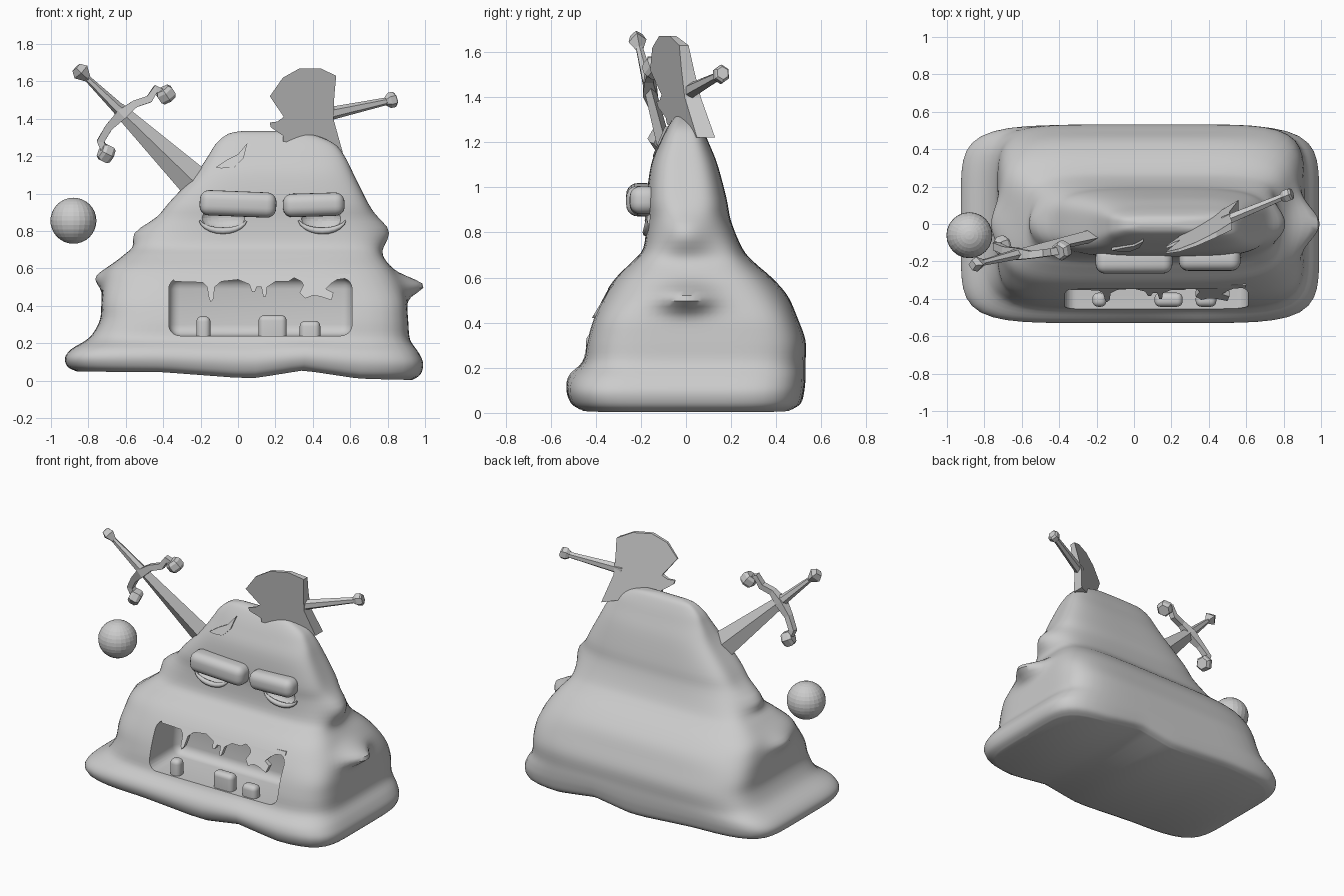
import bpy, bmesh, math
from mathutils import Vector

if "Cube" in bpy.data.objects:
    bpy.data.objects.remove(bpy.data.objects["Cube"])

grey = bpy.data.materials.new("stone_grey")
grey.diffuse_color = (0.6, 0.6, 0.6, 1)
grey.use_nodes = True
grey.node_tree.nodes["Principled BSDF"].inputs["Base Color"].default_value = grey.diffuse_color


def finish(obj, smooth=None):
    if not obj.data.materials:
        obj.data.materials.append(grey)
    bpy.ops.object.select_all(action='DESELECT')
    obj.select_set(True)
    bpy.context.view_layer.objects.active = obj
    for m in list(obj.modifiers):
        bpy.ops.object.modifier_apply(modifier=m.name)
    if smooth:
        bpy.ops.object.shade_smooth_by_angle(angle=math.radians(smooth))
    return obj


def mesh_object(name, verts, faces, smooth=None):
    me = bpy.data.meshes.new(name)
    me.from_pydata(verts, [], faces)
    bm = bmesh.new()
    bm.from_mesh(me)
    bmesh.ops.recalc_face_normals(bm, faces=bm.faces)
    bm.to_mesh(me)
    bm.free()
    obj = bpy.data.objects.new(name, me)
    bpy.context.collection.objects.link(obj)
    return finish(obj, smooth)


def rounded_box(name, center, size, bevel, tilt=0):
    bpy.ops.mesh.primitive_cube_add(size=1, location=center, rotation=(0, tilt, 0))
    obj = bpy.context.object
    obj.name = name
    obj.scale = size
    bpy.ops.object.transform_apply(location=False, rotation=False, scale=True)
    b = obj.modifiers.new("round", 'BEVEL')
    b.width, b.segments = bevel, 5
    return finish(obj, 40)


def ball(name, center, radii, seg=32, rings=16):
    bpy.ops.mesh.primitive_uv_sphere_add(segments=seg, ring_count=rings, radius=1, location=center)
    obj = bpy.context.object
    obj.name = name
    obj.scale = radii
    bpy.ops.object.transform_apply(location=False, rotation=False, scale=True)
    return finish(obj)


def tube(name, pts, sizes, sides, side_dir, smooth=None, turn=0.0):
    """Sweep an n-sided section with (half width, half thickness) along a path."""
    pts = [Vector(p) for p in pts]
    verts, faces = [], []
    for i, p in enumerate(pts):
        d = (pts[min(i + 1, len(pts) - 1)] - pts[max(i - 1, 0)]).normalized()
        a = Vector(side_dir)
        a = (a - d * a.dot(d)).normalized()
        b = d.cross(a)
        for k in range(sides):
            t = math.tau * k / sides + turn
            verts.append(p + a * sizes[i][0] * math.cos(t) + b * sizes[i][1] * math.sin(t))
    for i in range(len(pts) - 1):
        for k in range(sides):
            j = (k + 1) % sides
            faces.append((i * sides + k, i * sides + j, (i + 1) * sides + j, (i + 1) * sides + k))
    faces += [tuple(range(sides)), tuple(range(len(verts) - sides, len(verts)))]
    return mesh_object(name, verts, faces, smooth)


def slab(name, outline, front, back):
    """Plate from an x-z outline; front and back give y at (x, z)."""
    n = len(outline)
    verts = [(x, front(x, z), z) for x, z in outline] + [(x, back(x, z), z) for x, z in outline]
    faces = [tuple(range(n)), tuple(range(n, 2 * n))]
    faces += [(i, (i + 1) % n, (i + 1) % n + n, i + n) for i in range(n)]
    return mesh_object(name, verts, faces)


# Body: rounded-rectangle loft; rows are z, left, right, front, back, squareness
rows = [
    (0.00, -.86, .93, -.47, .47, 6), (0.03, -.91, .975, -.51, .51, 6), (0.09, -.925, .99, -.53, .525, 6),
    (0.15, -.89, .965, -.515, .53, 6), (0.22, -.80, .92, -.46, .53, 6), (0.32, -.74, .91, -.44, .53, 6),
    (0.42, -.73, .90, -.41, .495, 6), (0.52, -.72, .87, -.365, .45, 5), (0.60, -.69, .82, -.31, .38, 5),
    (0.67, -.61, .765, -.24, .30, 5), (0.73, -.53, .74, -.19, .25, 5), (0.85, -.44, .71, -.175, .20, 4),
    (0.95, -.37, .69, -.175, .18, 4), (1.10, -.23, .62, -.155, .14, 4), (1.20, -.16, .57, -.115, .10, 4),
    (1.27, -.115, .51, -.08, .07, 4), (1.32, -.05, .38, -.045, .04, 4), (1.335, .03, .22, -.015, .01, 4)]
# Side lumps: side, z, half size in y, half size in z, height
lumps = [(1, .51, .12, .055, .12), (1, .80, .12, .09, .085), (-1, .55, .12, .05, .05), (-1, .79, .12, .065, .07)]
# Wavy underside: x, height
hem = [(-1, .05), (-.4, .045), (0, .015), (.1, .015), (.35, .055), (.65, .01), (1.1, 0)]


def hem_height(x):
    for (x0, h0), (x1, h1) in zip(hem, hem[1:]):
        if x <= x1:
            return h0 + (h1 - h0) * (x - x0) / (x1 - x0)
    return 0


def spline(p0, p1, p2, p3, t):
    return [0.5 * (2 * b + (c - a) * t + (2 * a - 5 * b + 4 * c - d) * t * t + (3 * b - a - 3 * c + d) * t ** 3)
            for a, b, c, d in zip(p0, p1, p2, p3)]


rings = []
for i in range(len(rows) - 1):
    for s in range(4):
        rings.append(spline(rows[max(i - 1, 0)], rows[i], rows[i + 1], rows[min(i + 2, len(rows) - 1)], s / 4))
rings.append(rows[-1])
N = 96
verts, faces = [], []
for z, xl, xr, yf, yb, n in rings:
    for k in range(N):
        c, s = math.cos(math.tau * k / N), math.sin(math.tau * k / N)
        r = (abs(c) ** n + abs(s) ** n) ** (-1 / n)
        x = (xl + xr) / 2 + (xr - xl) / 2 * r * c
        y = (yf + yb) / 2 + (yb - yf) / 2 * r * s
        for side, lz, sy, sz, amp in lumps:
            if c * side > 0:
                x += side * amp * abs(r * c) ** 8 * math.exp(-(y / sy) ** 2 - ((z - lz) / sz) ** 2)
        verts.append((x, y, z + hem_height(x) * max(0, 1 - z / .25)))
for i in range(len(rings) - 1):
    for k in range(N):
        j = (k + 1) % N
        faces.append((i * N + k, i * N + j, i * N + N + j, i * N + N + k))
for o in (0, (len(rings) - 1) * N):
    faces += [(o, o + 1, o + N - 1), (o + N // 2 - 1, o + N // 2, o + N // 2 + 1)]
    faces += [(o + k, o + k + 1, o + N - k - 1, o + N - k) for k in range(1, N // 2 - 1)]
body = mesh_object("body", verts, faces)

# Mouth cavity and eye sockets
cutters = [rounded_box("mouth_cutter", (.12, -.40, .395), (.98, .54, .31), .06),
           ball("left_socket_cutter", (-.08, -.19, .87), (.12, .06, .065)),
           ball("right_socket_cutter", (.45, -.19, .865), (.115, .06, .065))]
for cutter in cutters:
    cutter.hide_render = True
    m = body.modifiers.new("cut", 'BOOLEAN')
    m.operation, m.solver, m.object = 'DIFFERENCE', 'EXACT', cutter
finish(body, 45)
for cutter in cutters:
    bpy.data.objects.remove(cutter)

# Heavy brows and lower eyelids
rounded_box("left_brow", (0, -.195, .945), (.41, .14, .135), .05, .04)
rounded_box("right_brow", (.405, -.185, .94), (.33, .13, .125), .05, -.03)
for name, cx in (("left_lower_lid", -.08), ("right_lower_lid", .45)):
    arc = [math.pi * (1.08 + .84 * i / 10) for i in range(11)]
    tube(name, [(cx + .13 * math.cos(a), -.175, .875 + .075 * math.sin(a)) for a in arc],
         [(.004 + .014 * math.sin(math.pi * i / 10),) * 2 for i in range(11)], 8, (0, 1, 0), 60)

# Raised flap on the forehead
slab("forehead_flap", [(-.12, 1.14), (-.06, 1.18), (0, 1.21), (.05, 1.27), (.03, 1.19), (-.02, 1.14), (-.09, 1.135)],
     lambda x, z: -.165 + .42 * (z - 1.1) - .05 * min(x, 0), lambda x, z: -.07 + .42 * (z - 1.1))

# Dripping upper lip and worn lower teeth
drips = [(-.36, .57), (-.34, .53), (-.19, .525), (-.165, .50), (-.155, .44), (-.145, .42), (-.13, .44), (-.125, .50),
         (-.09, .53), (0, .54), (.06, .515), (.075, .475), (.09, .475), (.1, .5), (.125, .5), (.135, .45), (.15, .45),
         (.155, .5), (.2, .53), (.27, .53), (.3, .55), (.34, .53), (.35, .51), (.33, .47), (.36, .44), (.4, .455),
         (.44, .45), (.5, .43), (.51, .47), (.47, .49), (.5, .52), (.53, .54), (.6, .55), (.6, .57)]
slab("upper_lip_drips", drips, lambda x, z: -.34 + .6 * (z - .55), lambda x, z: -.31 + .6 * (z - .55))
for name, x, top, w in (("left_tooth", -.185, .345, .075), ("middle_tooth", .185, .35, .15), ("right_tooth", .385, .32, .11)):
    rounded_box(name, (x, -.405, (top + .17) / 2), (w, .075, top - .17), .03)

# Sword stuck in the left side: blade, grip, pommel and curved guard
along = (.7, -.05, .7)
tube("sword_blade", [(-.64, -.165, 1.455), (-.23, -.065, 1.06), (-.16, -.045, .99)],
     [(.035, .025), (.088, .035), (.09, .035)], 4, along)
tube("sword_grip", [(-.82, -.21, 1.63), (-.62, -.16, 1.435)], [(.016, .016), (.034, .03)], 6, along)
tube("sword_pommel", [(-.865, -.22, 1.675), (-.84, -.215, 1.65), (-.80, -.205, 1.61)],
     [(.028, .028), (.048, .04), (.016, .016)], 4, along)
guard = [(-.705, -.115, 1.215), (-.735, -.12, 1.28), (-.69, -.14, 1.355), (-.62, -.16, 1.425),
         (-.55, -.165, 1.48), (-.475, -.155, 1.505), (-.44, -.15, 1.56), (-.385, -.14, 1.53)]
tube("sword_guard", guard, [(.028, .028)] * 3 + [(.045, .04)] + [(.028, .028)] * 4, 4, (0, 1, 0), turn=math.pi / 4)
for name, p, d in (("guard_knob_lower", guard[0], (.03, .01, -.015)), ("guard_knob_upper", guard[-1], (.02, .01, -.03))):
    p, d = Vector(p), Vector(d)
    tube(name, [p - d, p - d * .5, p + d * .5, p + d], [(.04, .04), (.053, .053), (.053, .053), (.04, .04)], 6, (0, 1, 0))

# Axe stuck in the top: wedge blade and tapered handle
blade = [(.17, 1.38), (.21, 1.385), (.245, 1.41), (.17, 1.52), (.24, 1.62), (.33, 1.67), (.44, 1.67), (.525, 1.63),
         (.515, 1.52), (.51, 1.40), (.56, 1.22), (.24, 1.28), (.24, 1.31), (.175, 1.355)]


def axe_plane(x, z):
    return .07 + .47 * x - .2 * z


def axe_half(x, z):
    return .005 + .09 * max(0, x - .17) * (1 - .6 * max(0, z - 1.4) / .27)


slab("axe_blade", blade, lambda x, z: axe_plane(x, z) - axe_half(x, z), lambda x, z: axe_plane(x, z) + axe_half(x, z))
tube("axe_handle", [(.48, .015, 1.425), (.80, .147, 1.495)], [(.036, .03), (.02, .02)], 6, (0, 0, 1))
tube("axe_handle_end", [(.79, .143, 1.492), (.81, .15, 1.498), (.835, .16, 1.504), (.845, .163, 1.507)],
     [(.025, .025), (.042, .036), (.042, .036), (.03, .028)], 6, (0, 0, 1))

# Floating ball beside the left shoulder
ball("floating_ball", (-.88, -.06, .855), (.123, .123, .123), 24, 16)
